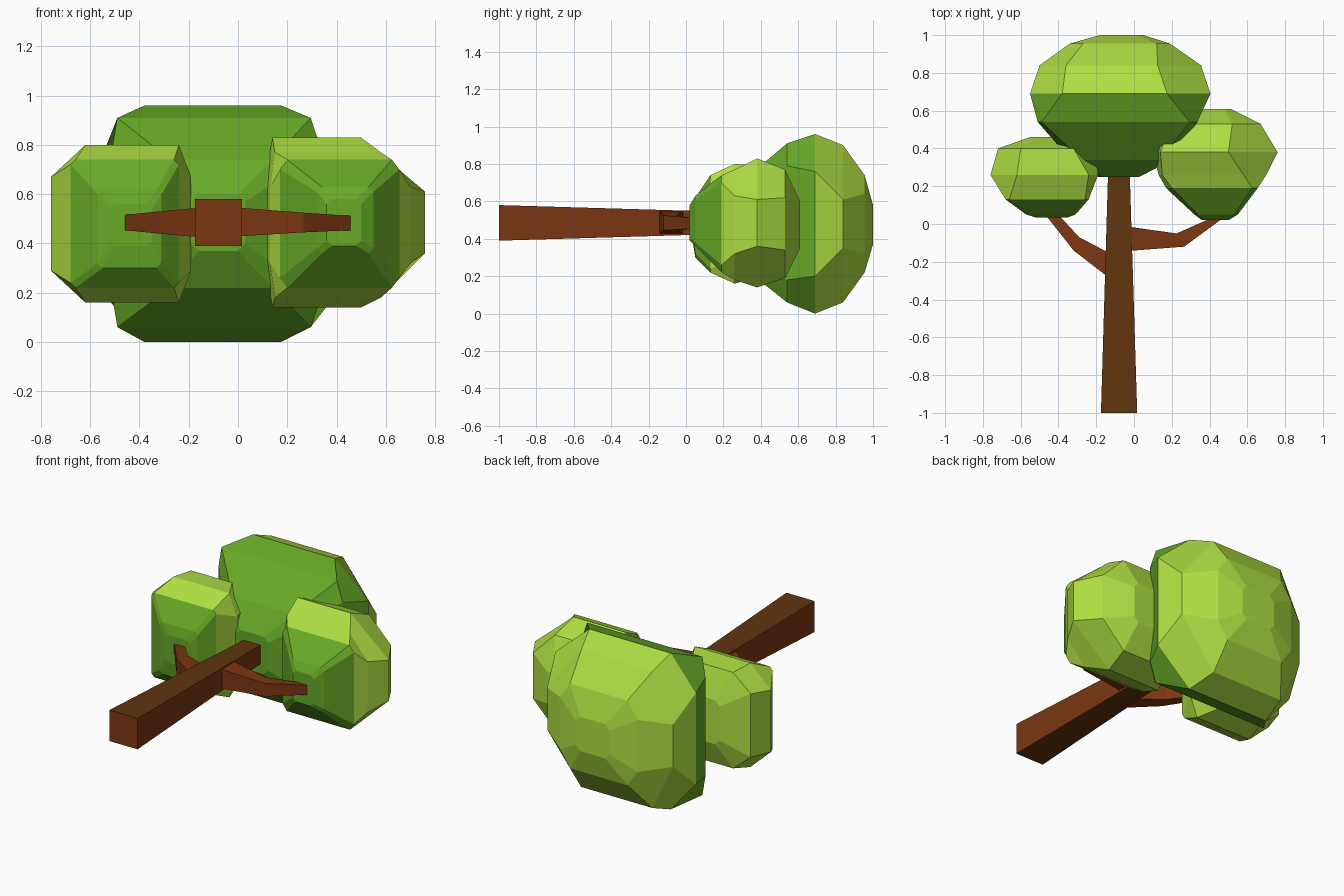
import bpy, bmesh


def material(name, r, g, b):
    m = bpy.data.materials.new(name)
    m.diffuse_color = (r, g, b, 1)
    return m


LIGHT = material("light_leaf", 0.43, 0.74, 0.055)
GREEN = material("green_leaf", 0.135, 0.40, 0.02)
BARK = material("red_bark", 0.20, 0.038, 0.006)
DARK = material("dark_bark", 0.12, 0.036, 0.005)


def loft(name, rings, mats, rule):
    """Skin a list of equal-length rings, cap both ends, colour faces by rule."""
    bm = bmesh.new()
    loops = [[bm.verts.new(p) for p in ring] for ring in rings]
    n = len(loops[0])
    for a, b in zip(loops, loops[1:]):
        for i in range(n):
            j = (i + 1) % n
            bm.faces.new((a[i], a[j], b[j], b[i]))
    bm.faces.new(loops[0])
    bm.faces.new(loops[-1])
    bmesh.ops.recalc_face_normals(bm, faces=bm.faces)
    for f in bm.faces:
        f.material_index = rule(f)
    me = bpy.data.meshes.new(name)
    bm.to_mesh(me)
    bm.free()
    for m in mats:
        me.materials.append(m)
    ob = bpy.data.objects.new(name, me)
    bpy.context.collection.objects.link(ob)
    return ob


def octagon(y, x0, x1, z0, z1, cl, cr, cz):
    """Chamfered rectangle in the xz plane; cl/cr/cz are corner cuts."""
    return [(x0 + cl, y, z0), (x1 - cr, y, z0),
            (x1, y, z0 + cz), (x1, y, z1 - cz),
            (x1 - cr, y, z1), (x0 + cl, y, z1),
            (x0, y, z1 - cz), (x0, y, z0 + cz)]


def crown(name, split, levels):
    """Faceted leaf ball, green below the split level and light above it."""
    loft(name, [octagon(*lv) for lv in levels], (GREEN, LIGHT),
         lambda f: int(f.calc_center_median().y > split))


# Leaf crowns: y, x range, z range, corner cuts
crown("main_crown", 0.69, [
    (0.25, -0.19, 0.03, 0.37, 0.60, 0.03, 0.03, 0.03),
    (0.34, -0.335, 0.20, 0.22, 0.74, 0.06, 0.06, 0.06),
    (0.54, -0.51, 0.335, 0.06, 0.91, 0.02, 0.04, 0.12),
    (0.69, -0.55, 0.405, 0.0, 0.96, 0.17, 0.23, 0.20),
    (0.84, -0.50, 0.355, 0.06, 0.90, 0.14, 0.23, 0.29),
    (0.955, -0.34, 0.19, 0.22, 0.74, 0.07, 0.07, 0.10),
    (1.0, -0.18, 0.05, 0.37, 0.58, 0.03, 0.03, 0.03)])
crown("right_crown", 0.22, [
    (0.02, 0.36, 0.50, 0.39, 0.58, 0.02, 0.02, 0.02),
    (0.05, 0.32, 0.55, 0.36, 0.63, 0.02, 0.02, 0.02),
    (0.19, 0.17, 0.655, 0.22, 0.74, 0.03, 0.03, 0.04),
    (0.26, 0.13, 0.70, 0.18, 0.77, 0.02, 0.12, 0.14),
    (0.38, 0.10, 0.76, 0.14, 0.83, 0.04, 0.26, 0.22),
    (0.53, 0.12, 0.67, 0.19, 0.77, 0.08, 0.15, 0.15),
    (0.61, 0.22, 0.51, 0.35, 0.60, 0.03, 0.03, 0.03)])
crown("left_crown", 0.14, [
    (0.035, -0.52, -0.35, 0.39, 0.56, 0.02, 0.02, 0.02),
    (0.05, -0.57, -0.31, 0.30, 0.62, 0.02, 0.02, 0.02),
    (0.13, -0.68, -0.24, 0.22, 0.74, 0.02, 0.02, 0.02),
    (0.26, -0.76, -0.19, 0.16, 0.80, 0.14, 0.05, 0.13),
    (0.40, -0.72, -0.20, 0.20, 0.79, 0.12, 0.12, 0.10),
    (0.46, -0.55, -0.30, 0.35, 0.62, 0.03, 0.03, 0.03)])


def limb(name, sections, mats, rule):
    """Tapered square limb; each section is two xy edge points and a z range."""
    loft(name, [[(ax, ay, z0), (bx, by, z0), (bx, by, z1), (ax, ay, z1)]
                for ax, ay, bx, by, z0, z1 in sections], mats, rule)


# Trunk: dark on the faces pointing up and down, red on the sides
limb("trunk", [(-0.175, -1, 0.017, -1, 0.39, 0.58),
               (-0.135, 0.35, -0.025, 0.35, 0.43, 0.54)],
     (BARK, DARK), lambda f: int(abs(f.normal.z) > 0.7))

# Branches
limb("right_branch", [(-0.06, -0.01, -0.06, -0.145, 0.425, 0.55),
                      (0.225, -0.05, 0.265, -0.12, 0.445, 0.525),
                      (0.44, 0.045, 0.49, 0.045, 0.455, 0.51)],
     (BARK,), lambda f: 0)
limb("left_branch", [(-0.10, -0.17, -0.10, -0.31, 0.42, 0.55),
                     (-0.29, -0.07, -0.32, -0.14, 0.44, 0.53),
                     (-0.41, 0.06, -0.47, 0.05, 0.455, 0.515)],
     (BARK,), lambda f: 0)
